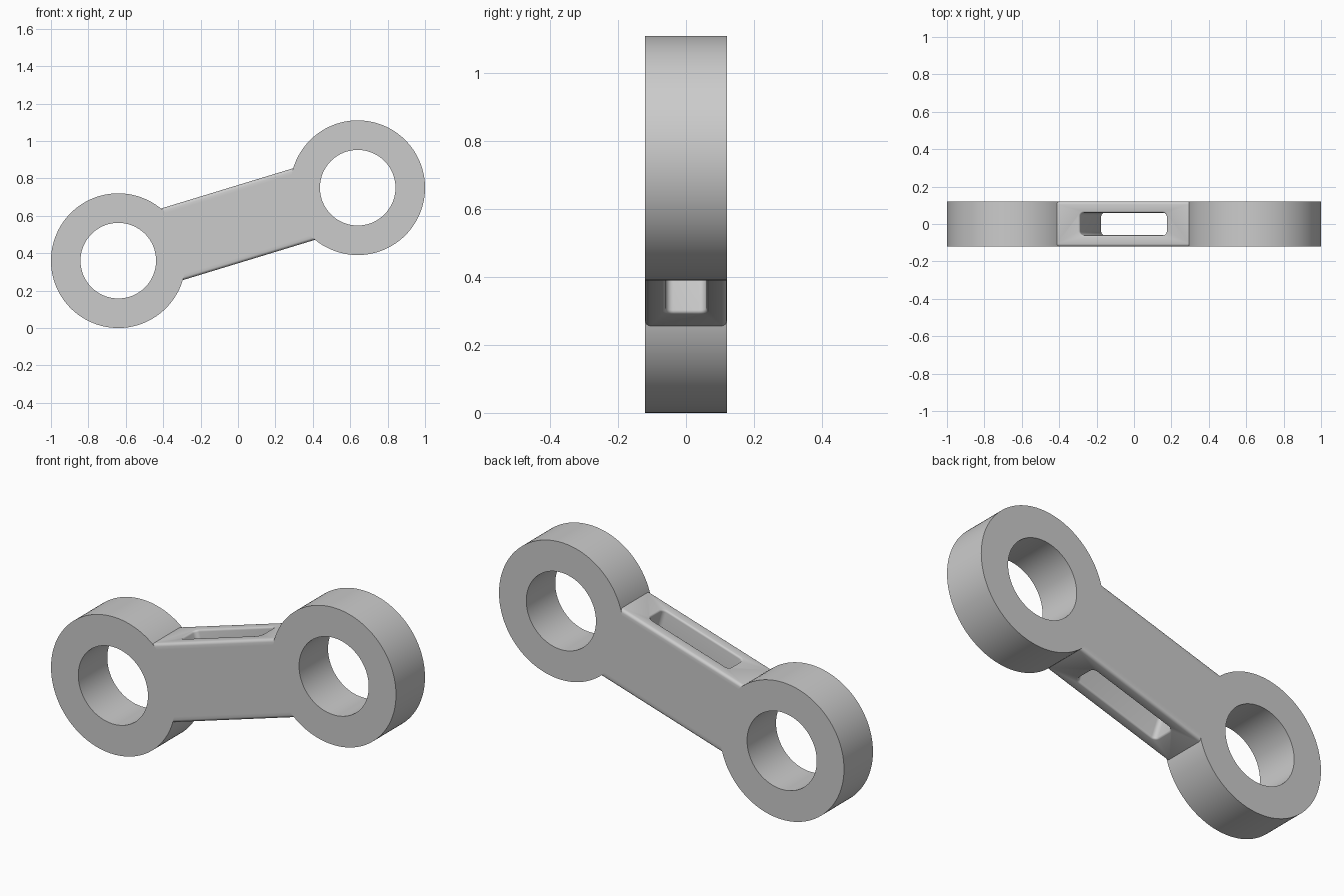
import bpy, bmesh
from math import sin, cos, pi, atan2, hypot, asin
from mathutils import Matrix

if "Cube" in bpy.data.objects:
    bpy.data.objects.remove(bpy.data.objects["Cube"])

R_OUT, R_IN, HALF_Y, HALF_W = 0.36, 0.202, 0.12, 0.2
EX, EZ, MID_Z = 0.64, 0.195, 0.555
TILT = atan2(EZ, EX)
HALF_D = hypot(EX, EZ)


def make_object(name, bm):
    bmesh.ops.recalc_face_normals(bm, faces=bm.faces)
    mesh = bpy.data.meshes.new(name)
    bm.to_mesh(mesh)
    bm.free()
    ob = bpy.data.objects.new(name, mesh)
    bpy.context.collection.objects.link(ob)
    return ob


def activate(ob):
    bpy.ops.object.select_all(action='DESELECT')
    ob.select_set(True)
    bpy.context.view_layer.objects.active = ob


def smooth(ob):
    activate(ob)
    bpy.ops.object.shade_smooth_by_angle(angle=0.6)


def loft(bm, loops, closed=False):
    rings = [[bm.verts.new(p) for p in loop] for loop in loops]
    n = len(rings[0])
    pairs = list(zip(rings, rings[1:]))
    if closed:
        pairs.append((rings[-1], rings[0]))
    else:
        bm.faces.new(rings[0])
        bm.faces.new(rings[-1])
    for a, b in pairs:
        for i in range(n):
            j = (i + 1) % n
            bm.faces.new((a[i], a[j], b[j], b[i]))


def bearing_ring(name, x, z, n=128):
    def circle(r, y):
        return [(x + r * cos(2 * pi * i / n), y, z + r * sin(2 * pi * i / n)) for i in range(n)]
    bm = bmesh.new()
    loft(bm, [circle(R_OUT, -HALF_Y), circle(R_OUT, HALF_Y),
              circle(R_IN, HALF_Y), circle(R_IN, -HALF_Y)], closed=True)
    smooth(make_object(name, bm))


# End rings
bearing_ring("lower_ring", -EX, MID_Z - EZ)
bearing_ring("upper_ring", EX, MID_Z + EZ)

# Connecting bar: side outline with concave ends that hug the rings
r = R_OUT - 0.001
a = asin(HALF_W / r)
arc = [(r * cos(t) - HALF_D, r * sin(t)) for t in (a * (1 - 2 * i / 24) for i in range(25))]
outline = arc + [(-u, -v) for u, v in arc]
bm = bmesh.new()
loft(bm, [[(u, y, v) for u, v in outline] for y in (-HALF_Y, HALF_Y)])
long_edges = [e for e in bm.edges if e.calc_length() > 0.5]
bmesh.ops.bevel(bm, geom=long_edges, offset=0.015, segments=4, profile=0.5, affect='EDGES')
bar = make_object("connecting_bar", bm)


# Slot cutter: rounded rectangle sections, flared at both rims
def slot_section(grow, w, hx=0.242, hy=0.06, rad=0.022):
    pts = []
    for q, (sx, sy) in enumerate([(1, 1), (-1, 1), (-1, -1), (1, -1)]):
        for k in range(7):
            t = (q + k / 6) * pi / 2
            pts.append((sx * (hx - rad) + (rad + grow) * cos(t),
                        sy * (hy - rad) + (rad + grow) * sin(t), w))
    return pts


F = 0.01
flare = [(F * (1 - cos(t)), HALF_W - F + F * sin(t)) for t in (pi / 2 * k / 4 for k in range(5))]
flare[-1] = (F, HALF_W + 0.0005)
flare.append((F, HALF_W + 0.05))
bm = bmesh.new()
loft(bm, [slot_section(g, -w) for g, w in reversed(flare)] + [slot_section(g, w) for g, w in flare])
cutter = make_object("slot_cutter", bm)
cutter.hide_render = True

cut = bar.modifiers.new("slot", 'BOOLEAN')
cut.object = cutter
cut.operation = 'DIFFERENCE'
cut.solver = 'EXACT'
activate(bar)
bpy.ops.object.modifier_apply(modifier=cut.name)
bpy.data.objects.remove(cutter)
bar.data.transform(Matrix.Translation((0, 0, MID_Z)) @ Matrix.Rotation(-TILT, 4, 'Y'))
smooth(bar)
